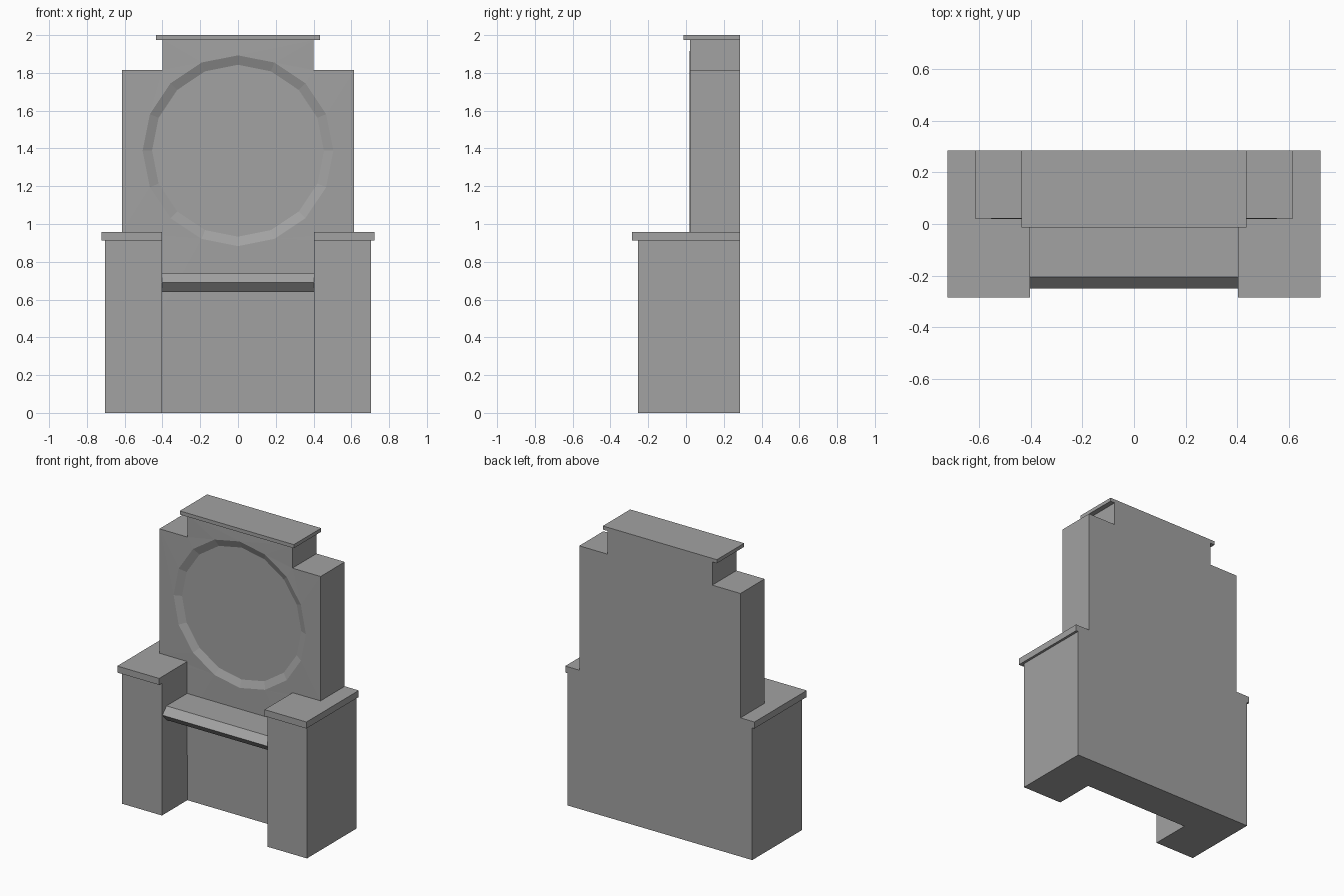
import bpy, bmesh
from math import sin, cos, pi

cube = bpy.data.objects.get("Cube")
if cube:
    bpy.data.objects.remove(cube)

BACK, PANEL = 0.285, 0.022

grey = bpy.data.materials.new("plain grey")
grey.use_nodes = True
colour = (0.36, 0.36, 0.36, 1)
grey.diffuse_color = colour
grey.node_tree.nodes["Principled BSDF"].inputs["Base Color"].default_value = colour


def finish(bm, name):
    bmesh.ops.recalc_face_normals(bm, faces=bm.faces)
    mesh = bpy.data.meshes.new(name)
    bm.to_mesh(mesh)
    bm.free()
    mesh.materials.append(grey)
    obj = bpy.data.objects.new(name, mesh)
    bpy.context.collection.objects.link(obj)


def extrude_x(name, profile, x0, x1):
    """Extrude a (y, z) profile sideways."""
    bm = bmesh.new()
    face = bm.faces.new([bm.verts.new((x0, y, z)) for y, z in profile])
    ext = bmesh.ops.extrude_face_region(bm, geom=[face])["geom"]
    moved = [g for g in ext if isinstance(g, bmesh.types.BMVert)]
    bmesh.ops.translate(bm, vec=(x1 - x0, 0, 0), verts=moved)
    finish(bm, name)


def box(name, x0, x1, y0, y1, z0, z1):
    extrude_x(name, [(y0, z0), (y1, z0), (y1, z1), (y0, z1)], x0, x1)


def loop_edges(bm, verts):
    return [bm.edges.new((v, verts[i - 1])) for i, v in enumerate(verts)]


def bridge(bm, a, b):
    for i in range(len(a)):
        bm.faces.new((a[i - 1], a[i], b[i], b[i - 1]))


# Stepped back board with a shallow bevelled round mirror set into its front
half = [(0.705, 0), (0.705, 0.912), (0.722, 0.912), (0.722, 0.957),
        (0.615, 0.957), (0.615, 1.815), (0.4, 1.815), (0.4, 1.975)]
outline = half + [(-x, z) for x, z in reversed(half)]
bm = bmesh.new()


def ring(radius, y):
    return [bm.verts.new((radius * cos(i * pi / 8), y, 1.388 + radius * sin(i * pi / 8)))
            for i in range(16)]


front = [bm.verts.new((x, PANEL, z)) for x, z in outline]
rim = ring(0.505, PANEL)
edges = loop_edges(bm, front) + loop_edges(bm, rim)
bmesh.ops.triangle_fill(bm, use_beauty=True, use_dissolve=False,
                        edges=edges, normal=(0, -1, 0))
for v in rim:
    v.co.y -= 0.003
glass = ring(0.455, PANEL + 0.018)
bridge(bm, rim, glass)
bm.faces.new(glass)
rear = [bm.verts.new((x, BACK, z)) for x, z in outline]
bridge(bm, front, rear)
bm.faces.new(rear)
finish(bm, "back_board_with_mirror")

# Side cabinets and their overhanging tops
for name, s in (("left", 1), ("right", -1)):
    box(name + "_cabinet", s * 0.402, s * 0.705, -0.255, PANEL, 0, 0.912)
    box(name + "_cabinet_top", s * 0.402, s * 0.722, -0.285, PANEL, 0.912, 0.957)

# Table shelf with a pointed front edge
extrude_x("table_shelf", [(PANEL, 0.64), (-0.205, 0.64), (-0.25, 0.69),
                          (-0.205, 0.737), (PANEL, 0.737)], -0.402, 0.402)

# Cap along the top
box("top_cap", -0.435, 0.435, -0.013, BACK, 1.975, 2.0)
